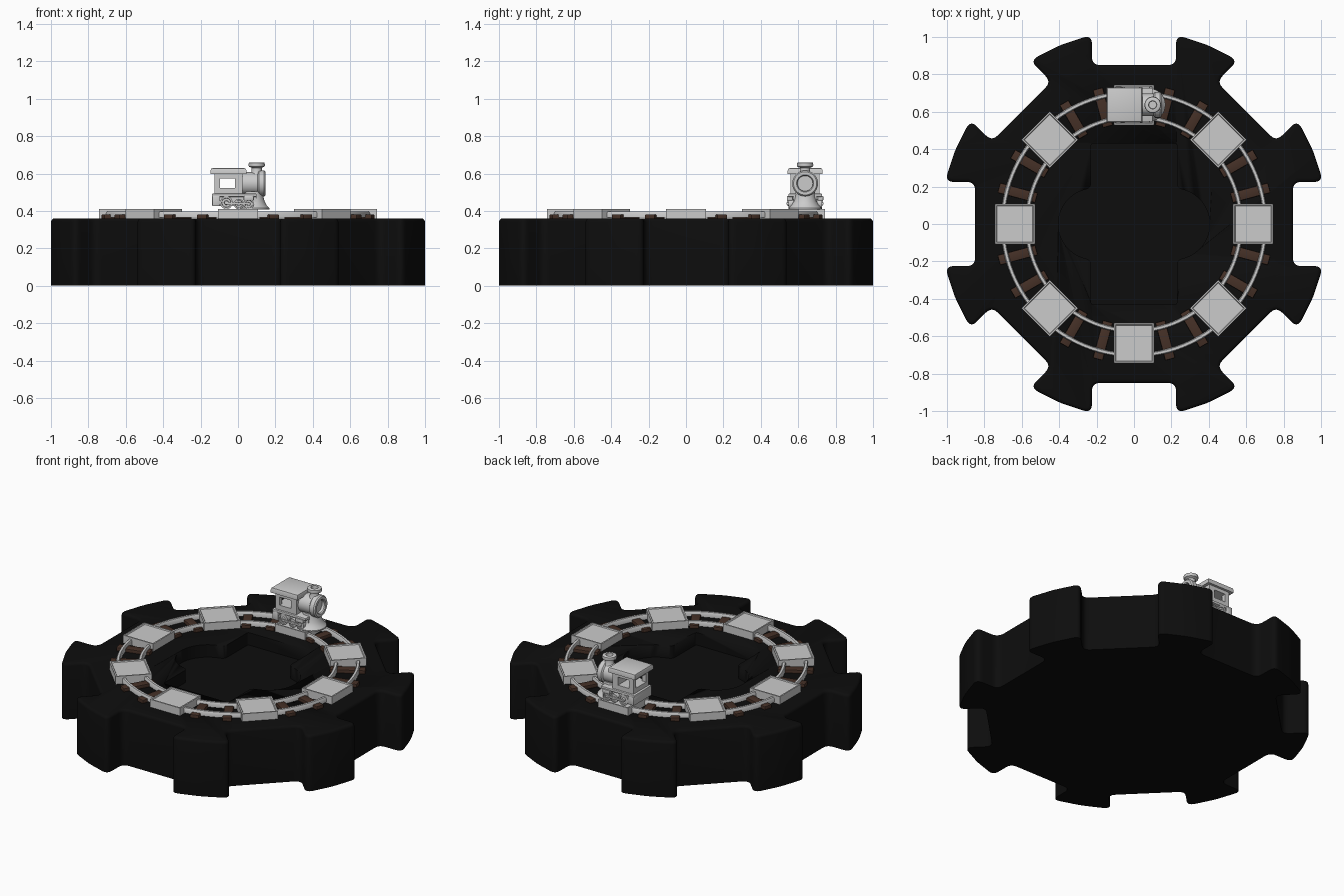
import bpy, bmesh
from math import sin, cos, pi, radians
from mathutils import Vector, Matrix

if "Cube" in bpy.data.objects:
    bpy.data.objects.remove(bpy.data.objects["Cube"])

def material(name, rgb):
    m = bpy.data.materials.new(name)
    m.diffuse_color = (*rgb, 1)
    m.use_nodes = True
    m.node_tree.nodes["Principled BSDF"].inputs["Base Color"].default_value = m.diffuse_color
    return m

black = material("black", (0.004, 0.004, 0.004))
brown = material("brown", (0.06, 0.03, 0.02))

def finish(name, bm, mat=None, smooth=True):
    bmesh.ops.recalc_face_normals(bm, faces=bm.faces)
    me = bpy.data.meshes.new(name)
    bm.to_mesh(me)
    bm.free()
    ob = bpy.data.objects.new(name, me)
    bpy.context.collection.objects.link(ob)
    if mat:
        me.materials.append(mat)
    if smooth:
        bpy.ops.object.select_all(action='DESELECT')
        ob.select_set(True)
        bpy.context.view_layer.objects.active = ob
        bpy.ops.object.shade_smooth_by_angle(angle=radians(35))
    return ob

def box(name, x, y, z, mat=None, bevel=0.0, spin=0.0):
    bm = bmesh.new()
    bmesh.ops.create_cube(bm, size=1)
    for v in bm.verts:
        v.co = Vector([(r[0] + r[1]) / 2 + c * (r[1] - r[0]) for r, c in zip((x, y, z), v.co)])
    if bevel:
        bmesh.ops.bevel(bm, geom=bm.edges[:], offset=bevel, segments=2, affect='EDGES', profile=0.5)
    bm.transform(Matrix.Rotation(spin, 4, 'Z'))
    return finish(name, bm, mat, bool(bevel))

def lathe(name, profile, matrix, seg=32, closed=False):
    # profile of (radius, height) turned about z, then placed by matrix
    bm = bmesh.new()
    rings = [[bm.verts.new((r * cos(2 * pi * i / seg), r * sin(2 * pi * i / seg), h))
              for i in range(seg)] for r, h in profile]
    pairs = list(zip(rings, rings[1:])) + ([(rings[-1], rings[0])] if closed else [])
    for a, b in pairs:
        for i in range(seg):
            j = (i + 1) % seg
            bm.faces.new((a[i], a[j], b[j], b[i]))
    if not closed:
        bm.faces.new(rings[0])
        bm.faces.new(rings[-1])
    bm.transform(matrix)
    return finish(name, bm)

def rounded(points, n=6):
    # (x, y, radius) corners -> smooth outline
    out = []
    for i, (x, y, r) in enumerate(points):
        p = Vector((x, y))
        if r == 0:
            out.append(p)
            continue
        a, b = Vector(points[i - 1][:2]), Vector(points[(i + 1) % len(points)][:2])
        a, b = p + (a - p).normalized() * r, p + (b - p).normalized() * r
        for k in range(n + 1):
            t = k / n
            out.append(a * (1 - t) ** 2 + p * 2 * t * (1 - t) + b * t * t)
    return out

def prism(name, outline, z0, z1, mat=None, bevel=0.0):
    bm = bmesh.new()
    lo = [bm.verts.new((p[0], p[1], z0)) for p in outline]
    hi = [bm.verts.new((p[0], p[1], z1)) for p in outline]
    n = len(lo)
    bm.faces.new(lo)
    top = bm.faces.new(hi)
    for i in range(n):
        j = (i + 1) % n
        bm.faces.new((lo[i], lo[j], hi[j], hi[i]))
    if bevel:
        bmesh.ops.recalc_face_normals(bm, faces=bm.faces)
        bmesh.ops.bevel(bm, geom=top.edges[:], offset=bevel, segments=3, affect='EDGES', profile=0.5)
    return finish(name, bm, mat)

# Gear-shaped base: eight notches between eight teeth
corners = []
for k in range(8):
    a = pi / 2 - k * pi / 4
    u, s = Vector((cos(a), sin(a))), Vector((sin(a), -cos(a)))
    for d, w, r in ((1.012, -0.225, 0.05), (0.85, -0.225, 0.045), (0.85, 0.225, 0.045), (1.012, 0.225, 0.05)):
        p = u * d + s * w
        corners.append((p.x, p.y, r))
    m = a - pi / 8
    corners.append((1.035 * cos(m), 1.035 * sin(m), 0.04))
base = prism("gear_base", rounded(corners), 0, 0.36, black, 0.018)

# Shallow recess in the middle: rectangle with round side lobes
quarter = [(0.23, 0.43, 0.015), (0.23, 0.19, 0.03)]
lobe = [(0.215 + 0.19 * cos(radians(t)), 0.19 * sin(radians(t)), 0) for t in range(75, -76, -10)]
right = quarter + lobe + [(x, -y, r) for x, y, r in reversed(quarter)]
recess = prism("recess_cutter", rounded(right + [(-x, -y, r) for x, y, r in right]), 0.28, 0.5)
recess.hide_render = True
cut = base.modifiers.new("recess", 'BOOLEAN')
cut.operation = 'DIFFERENCE'
cut.solver = 'EXACT'
cut.object = recess
bpy.context.view_layer.objects.active = base
bpy.ops.object.modifier_apply(modifier=cut.name)
bpy.data.objects.remove(recess)

# Circular rails with a flat foot and a narrow head
for name, r in (("inner_rail", 0.572), ("outer_rail", 0.702)):
    lathe(name, [(r - 0.012, 0.365), (r + 0.012, 0.365), (r + 0.012, 0.388), (r + 0.007, 0.397),
                 (r - 0.007, 0.397), (r - 0.012, 0.388)], Matrix(), 96, True)

# Sleepers and square tiles around the track
for k in range(8):
    a = k * pi / 4
    for side in (-1, 1):
        box("sleeper", (0.54, 0.748), (-0.027, 0.027), (0.355, 0.381), brown, 0.004, a + side * radians(15))
    bm = bmesh.new()
    bmesh.ops.create_cube(bm, size=1)
    for v in bm.verts:
        v.co = Vector((0.637 + v.co.x * 0.215, v.co.y * 0.215, 0.385 + v.co.z * 0.05))
    top = max(bm.faces, key=lambda f: f.calc_center_median().z)
    bmesh.ops.inset_region(bm, faces=[top], thickness=0.012)
    bmesh.ops.inset_region(bm, faces=[top], thickness=0.005, depth=-0.006)
    bm.transform(Matrix.Rotation(a, 4, 'Z'))
    finish("track_tile", bm, None, False)

# Locomotive
Y = 0.637
def sym(w):
    return (Y - w, Y + w)

# cab: low walls, posts, front wall, top band and roof
box("cab_lower", (-0.125, 0.025), sym(0.078), (0.485, 0.522))
box("cab_front", (-0.015, 0.025), sym(0.078), (0.52, 0.6))
for s in (-1, 1):
    box("cab_post", (-0.125, -0.095), (Y + s * 0.065 - 0.013, Y + s * 0.065 + 0.013), (0.52, 0.6))
box("cab_upper", (-0.125, 0.025), sym(0.078), (0.574, 0.6))
bm = bmesh.new()
bmesh.ops.create_cube(bm, size=1)
for v in bm.verts:
    v.co = Vector((-0.051 + v.co.x * 0.192, Y + v.co.y * 0.187, 0.613 + v.co.z * 0.034))
roof_edges = [e for e in bm.edges if all(v.co.z > 0.62 for v in e.verts)]
bmesh.ops.bevel(bm, geom=roof_edges, offset=0.014, segments=2, affect='EDGES', profile=0.5)
finish("cab_roof", bm)

# boiler with a flanged, hollow front
along = Matrix.Translation((0, Y, 0.547)) @ Matrix.Rotation(pi / 2, 4, 'Y')
lathe("boiler", [(0.06, 0.01), (0.06, 0.105), (0.069, 0.112), (0.069, 0.14), (0.062, 0.148),
                 (0.046, 0.148), (0.041, 0.142), (0.041, 0.125)], along)

# chimney
lathe("chimney", [(0.034, 0.595), (0.027, 0.61), (0.027, 0.63), (0.042, 0.637), (0.044, 0.645),
                  (0.042, 0.657), (0.037, 0.66), (0.022, 0.66), (0.02, 0.635)],
      Matrix.Translation((0.1, Y, 0)))

# chassis, running board and flared front skirt
box("running_board", (-0.14, 0.1), sym(0.09), (0.475, 0.492), None, 0.004)
box("chassis", (-0.13, 0.1), sym(0.062), (0.425, 0.48))
box("rear_block", (-0.138, -0.095), sym(0.092), (0.425, 0.48), None, 0.005)
lathe("front_skirt", [(0.088, 0.408), (0.088, 0.415), (0.072, 0.432), (0.062, 0.452), (0.055, 0.478),
                      (0.052, 0.505)], Matrix.Translation((0.08, Y, 0)))

# wheels with hubs, and coupling rods on both sides
for s in (-1, 1):
    for x, r in ((-0.062, 0.034), (0.005, 0.027), (0.058, 0.027)):
        place = Matrix.Translation((x, Y + s * 0.06, 0.41 + r)) @ Matrix.Rotation(-s * pi / 2, 4, 'X')
        lathe("wheel", [(r, 0), (r, 0.03), (r * 0.75, 0.03), (r * 0.7, 0.024), (r * 0.35, 0.024),
                        (r * 0.3, 0.036), (r * 0.15, 0.036)], place, 24)
    c = Y + s * 0.094
    box("coupling_rod", (-0.068, 0.064), (c - 0.005, c + 0.005), (0.434, 0.445), None, 0.002)
    c = Y + s * 0.082
    box("cylinder_block", (0.03, 0.085), (c - 0.016, c + 0.016), (0.455, 0.48), None, 0.005)
